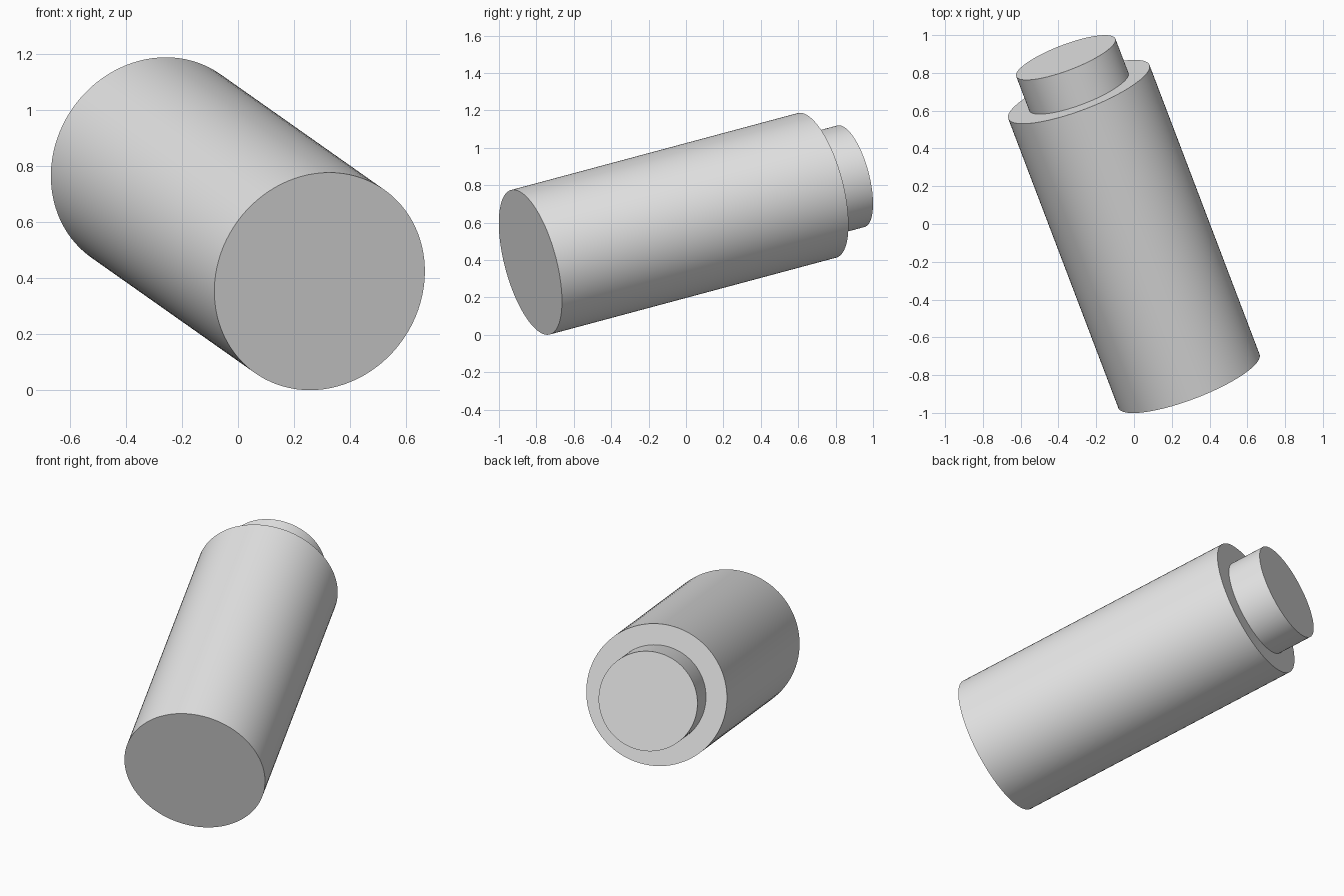
import bpy
import math
from mathutils import Vector

cube = bpy.data.objects.get("Cube")
if cube:
    bpy.data.objects.remove(cube, do_unlink=True)

# One plain grey for the whole model
grey = bpy.data.materials.new("light_grey")
grey.use_nodes = True
grey.diffuse_color = (0.8, 0.8, 0.8, 1)
grey.node_tree.nodes["Principled BSDF"].inputs["Base Color"].default_value = (0.8, 0.8, 0.8, 1)

# Tilted axis running from the front disc to the back disc
front = Vector((0.291, -0.832, 0.388))
back = Vector((-0.292, 0.70, 0.799))
axis = (back - front).normalized()


def cylinder(name, start, end, radius):
    bpy.ops.mesh.primitive_cylinder_add(
        vertices=96, radius=radius, depth=(end - start).length,
        location=(start + end) / 2,
        rotation=axis.to_track_quat("Z", "Y").to_euler())
    obj = bpy.context.object
    obj.name = name
    obj.data.materials.append(grey)
    bpy.ops.object.shade_smooth_by_angle(angle=math.radians(30))
    return obj


# Wide body and narrow neck on the same axis
cylinder("body", front, back, 0.4)
cylinder("neck", back, back + axis * 0.2, 0.281)
